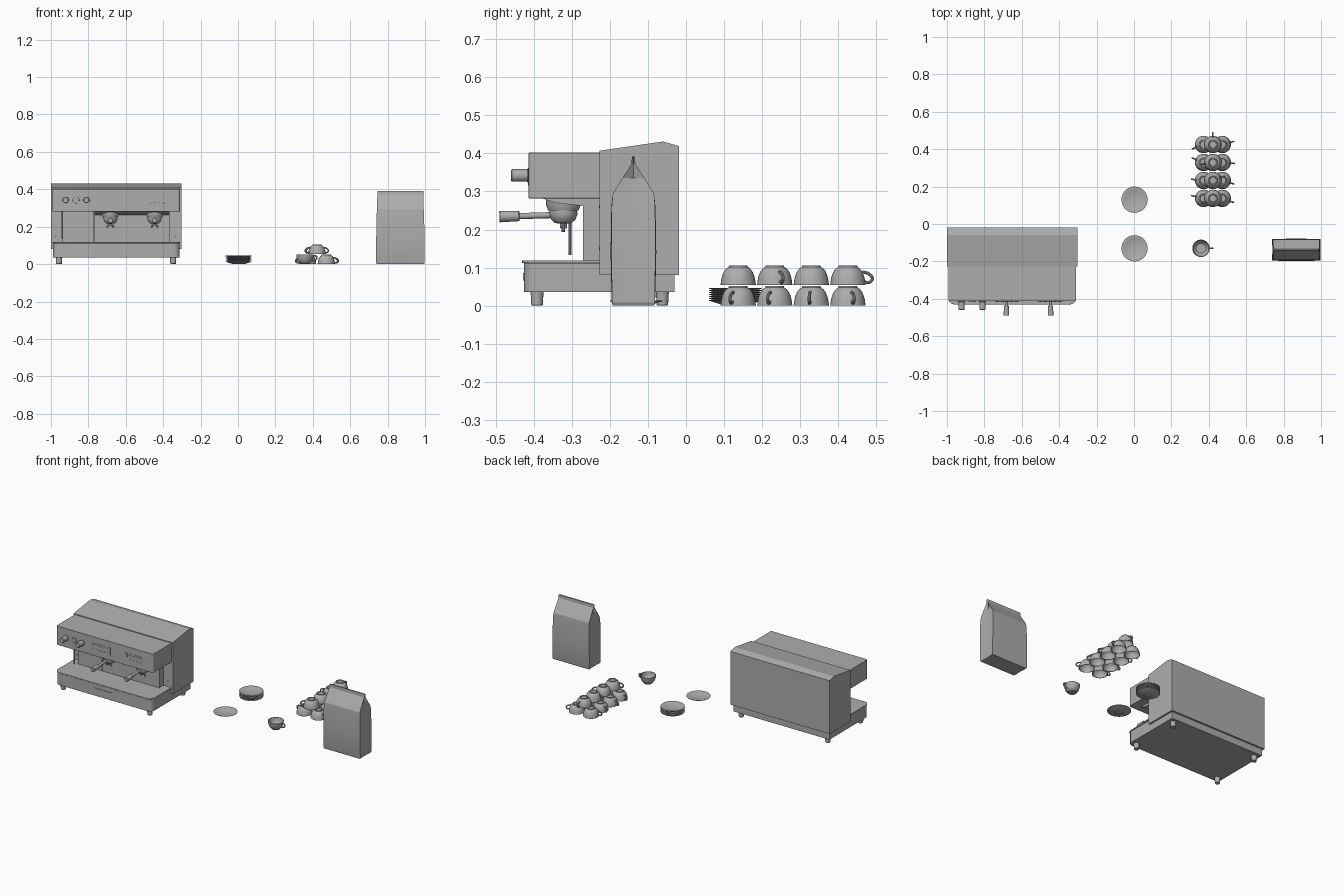
import bpy, bmesh, math, random
from mathutils import Vector, Matrix

if "Cube" in bpy.data.objects:
    bpy.data.objects.remove(bpy.data.objects["Cube"])
random.seed(4)
GREY = bpy.data.materials.new("mid_grey")
GREY.diffuse_color = (.42, .42, .42, 1)
GREY.use_nodes = True
GREY.node_tree.nodes["Principled BSDF"].inputs["Base Color"].default_value = GREY.diffuse_color


def smooth(ob, angle=35):
    bpy.ops.object.select_all(action='DESELECT')
    ob.select_set(True)
    bpy.context.view_layer.objects.active = ob
    bpy.ops.object.shade_smooth_by_angle(angle=math.radians(angle))


def finish(name, bm, bevel=0, angle=35):
    bmesh.ops.recalc_face_normals(bm, faces=bm.faces)
    me = bpy.data.meshes.new(name)
    bm.to_mesh(me)
    bm.free()
    me.materials.append(GREY)
    ob = bpy.data.objects.new(name, me)
    bpy.context.collection.objects.link(ob)
    if bevel:
        m = ob.modifiers.new("bevel", 'BEVEL')
        m.width, m.segments, m.limit_method = bevel, 2, 'ANGLE'
    if angle:
        smooth(ob, angle)
    return ob


def box(name, x0, x1, y0, y1, z0, z1, bevel=0):
    bm = bmesh.new()
    bmesh.ops.create_cube(bm, size=1, matrix=Matrix.Translation(
        ((x0+x1)/2, (y0+y1)/2, (z0+z1)/2)) @ Matrix.Diagonal((x1-x0, y1-y0, z1-z0, 1)))
    return finish(name, bm, bevel)


def extrude(name, pts, vec, bevel=0, angle=0):
    """Extrude a flat outline along vec."""
    bm = bmesh.new()
    f = bm.faces.new([bm.verts.new(p) for p in pts])
    r = bmesh.ops.extrude_face_region(bm, geom=[f])
    bmesh.ops.translate(bm, vec=vec, verts=[v for v in r['geom'] if isinstance(v, bmesh.types.BMVert)])
    if not any(e.is_boundary for e in bm.edges):
        return finish(name, bm, bevel, angle)
    bmesh.ops.holes_fill(bm, edges=bm.edges)
    return finish(name, bm, bevel, angle)


def prism_x(name, prof, x0, x1):
    return extrude(name, [(x0, y, z) for y, z in prof], (x1-x0, 0, 0))


def slab(name, x0, x1, y0, y1, z0, z1, r):
    """Slab with rounded front corners."""
    pts = [(x1, y1, z0), (x0, y1, z0)]
    for cx, a0 in ((x0+r, 180), (x1-r, 270)):
        for i in range(7):
            a = math.radians(a0+15*i)
            pts.append((cx+r*math.cos(a), y0+r+r*math.sin(a), z0))
    return extrude(name, pts, (0, 0, z1-z0), .001, 35)


def lathe(name, prof, loc=(0, 0, 0), axis=(0, 0, 1), n=32):
    """Spin an (r, z) profile round an axis starting at loc."""
    bm = bmesh.new()
    vs = [bm.verts.new((r, 0, z)) for r, z in prof]
    es = [bm.edges.new(p) for p in zip(vs, vs[1:])]
    bmesh.ops.spin(bm, geom=vs+es, cent=(0, 0, 0), axis=(0, 0, 1),
                   angle=2*math.pi, steps=n, use_duplicate=False)
    bmesh.ops.remove_doubles(bm, verts=bm.verts, dist=1e-5)
    rot = Vector((0, 0, 1)).rotation_difference(Vector(axis)).to_matrix().to_4x4()
    bm.transform(Matrix.Translation(loc) @ rot)
    return finish(name, bm)


def rod(name, loc, axis, r, h, r2=None, n=24):
    r2 = r if r2 is None else r2
    b = min(r, r2, h)*0.15
    return lathe(name, [(0, 0), (r-b, 0), (r, b), (r2, h-b), (r2-b, h), (0, h)], loc, axis, n)


def tube(name, pts, r):
    cu = bpy.data.curves.new(name, 'CURVE')
    cu.dimensions, cu.bevel_depth, cu.bevel_resolution = '3D', r, 3
    cu.resolution_u, cu.use_fill_caps = 8, True
    cu.materials.append(GREY)
    sp = cu.splines.new('BEZIER')
    sp.bezier_points.add(len(pts)-1)
    for bp, p in zip(sp.bezier_points, pts):
        bp.co, bp.handle_left_type, bp.handle_right_type = p, 'AUTO', 'AUTO'
    ob = bpy.data.objects.new(name, cu)
    bpy.context.collection.objects.link(ob)
    bpy.ops.object.select_all(action='DESELECT')
    ob.select_set(True)
    bpy.context.view_layer.objects.active = ob
    bpy.ops.object.convert(target='MESH')
    smooth(bpy.context.object)
    return bpy.context.object


# Espresso machine: housing, head and base
prism_x("machine_body", [(-.227, .08), (-.018, .08), (-.018, .419), (-.06, .431), (-.227, .407)], -1, -.301)
slab("machine_head", -.992, -.31, -.413, -.22, .282, .402, .012)
slab("machine_base", -.99, -.312, -.425, -.03, .036, .112, .03)
slab("drip_tray_rim", -.993, -.309, -.43, -.22, .112, .119, .034)
box("tray_handle", -.72, -.59, -.428, -.42, .066, .086)
box("splash_panel_left", -.94, -.769, -.27, -.22, .115, .285)
box("splash_panel_right", -.766, -.366, -.27, -.22, .115, .285)
prism_x("head_underside", [(-.385, .285), (-.27, .285), (-.27, .262), (-.345, .27)], -.766, -.366)
for x in (-.957, -.347):
    for y in (-.391, -.062):
        rod("foot", (x, y, 0), (0, 0, 1), .015, .038, .017)
for x in (-.974, -.334):
    for z in (.15, .26):
        rod("screw", (x, -.226, z), (0, -1, 0), .004, .003, n=12)

# Front controls
for x in (-.922, -.81):
    rod("knob_collar", (x, -.412, .342), (0, -1, 0), .018, .004)
    rod("steam_knob", (x, -.412, .342), (0, -1, 0), .0165, .047)
lathe("pressure_gauge", [(0, .003), (.014, .003), (.014, .005), (.017, .005), (.018, 0)],
      (-.866, -.412, .342), (0, -1, 0))
for cx in (-.679, -.447):
    box("button_plate", cx-.068, cx+.068, -.4145, -.41, .315, .362)
    for i in range(5):
        bx = cx-.05+.025*i
        box("button", bx-.008, bx+.008, -.417, -.413, .338, .353)
        rod("button_light", (bx, -.414, .326), (0, -1, 0), .003, .002, n=12)
tube("steam_wand", [(-.94, -.305, .285), (-.94, -.305, .21), (-.94, -.305, .133)], .004)

# Brew groups with portafilters
for gx in (-.682, -.446):
    lathe("group_head", [(0, .284), (.046, .284), (.046, .266), (.04, .25), (0, .25)], (gx, -.322, 0))
    lathe("filter_basket", [(0, .252), (.036, .252), (.037, .24), (.032, .226), (.022, .217), (0, .215)],
          (gx, -.322, 0))
    rod("spout_stem", (gx, -.322, .203), (0, 0, 1), .009, .016, n=16)
    for s in (-1, 1):
        tube("spout", [(gx, -.322, .212), (gx+s*.012, -.322, .207), (gx+s*.017, -.322, .195)], .005)
    rod("portafilter_arm", (gx, -.345, .238), (0, -1, -.03), .008, .1, n=16)
    rod("portafilter_handle", (gx, -.437, .2355), (0, -1, -.03), .0135, .053, .015)

# Saucers: a stack and a single one
saucer = [(0, .003), (.022, .003), (.024, 0), (.029, 0), (.05, .006), (.069, .012), (.07, .0135),
          (.068, .0138), (.05, .0085), (.027, .004), (0, .004)]
for i in range(7):
    lathe("stacked_saucer", saucer, (.003, .13, .001+.0053*i), n=40)
lathe("single_saucer", saucer, (.003, -.13, 0), n=40)

# Cups: one upright, twelve piled upside down
cup = lathe("cup", [(0, .004), (.018, .004), (.02, 0), (.024, 0), (.025, .004), (.032, .009), (.038, .017),
                    (.042, .027), (.0445, .037), (.0465, .051), (.0455, .052), (.044, .051),
                    (.042, .037), (.0395, .027), (.034, .017), (.026, .0105), (0, .009)])
grip = tube("cup_handle", [(.042, 0, .042), (.054, 0, .045), (.064, 0, .036), (.056, 0, .023),
                           (.038, 0, .017)], .0042)
piled = []
for i in range(4):
    y = .137+.096*i
    for x, z, a in ((.372, .052, 180), (.472, .052, 0), (.422, .106, 0)):
        turn = (205, 20, 190, 90)[i] if z > .1 else a+random.uniform(-25, 25)
        piled.append(Matrix.Translation((x, y, z)) @ Matrix.Rotation(math.radians(turn), 4, 'Z')
                     @ Matrix.Rotation(math.pi, 4, 'X'))
for src in (cup, grip):
    for m in piled:
        c = bpy.data.objects.new("piled_" + src.name, src.data)
        c.matrix_world = m
        bpy.context.collection.objects.link(c)
    src.matrix_world = Matrix.Translation((.358, -.13, 0))

# Coffee bag: lofted sections (z, half width, half depth, gusset fold, belly)
sections = [(0, .126, .054, .002, 0), (.008, .13, .056, .002, .001), (.14, .129, .058, .003, .002),
            (.26, .127, .057, .004, .001), (.295, .125, .054, .005, 0), (.335, .124, .029, .01, 0),
            (.372, .123, .005, .015, 0), (.392, .123, .004, .004, 0)]
bm = bmesh.new()
rings = []
for z, w, d, g, b in sections:
    rings.append([bm.verts.new((.868+x, -.138+y, z)) for x, y in (
        (-w, -d), (0, -d-b), (w, -d), (w-g, 0), (w, d), (0, d+b), (-w, d), (-w+g, 0))])
for p, q in zip(rings, rings[1:]):
    for i in range(8):
        j = (i+1) % 8
        bm.faces.new((p[i], p[j], q[j], q[i]))
bm.faces.new(rings[0][::-1])
bm.faces.new(rings[-1])
finish("coffee_bag", bm, 0, 22)
